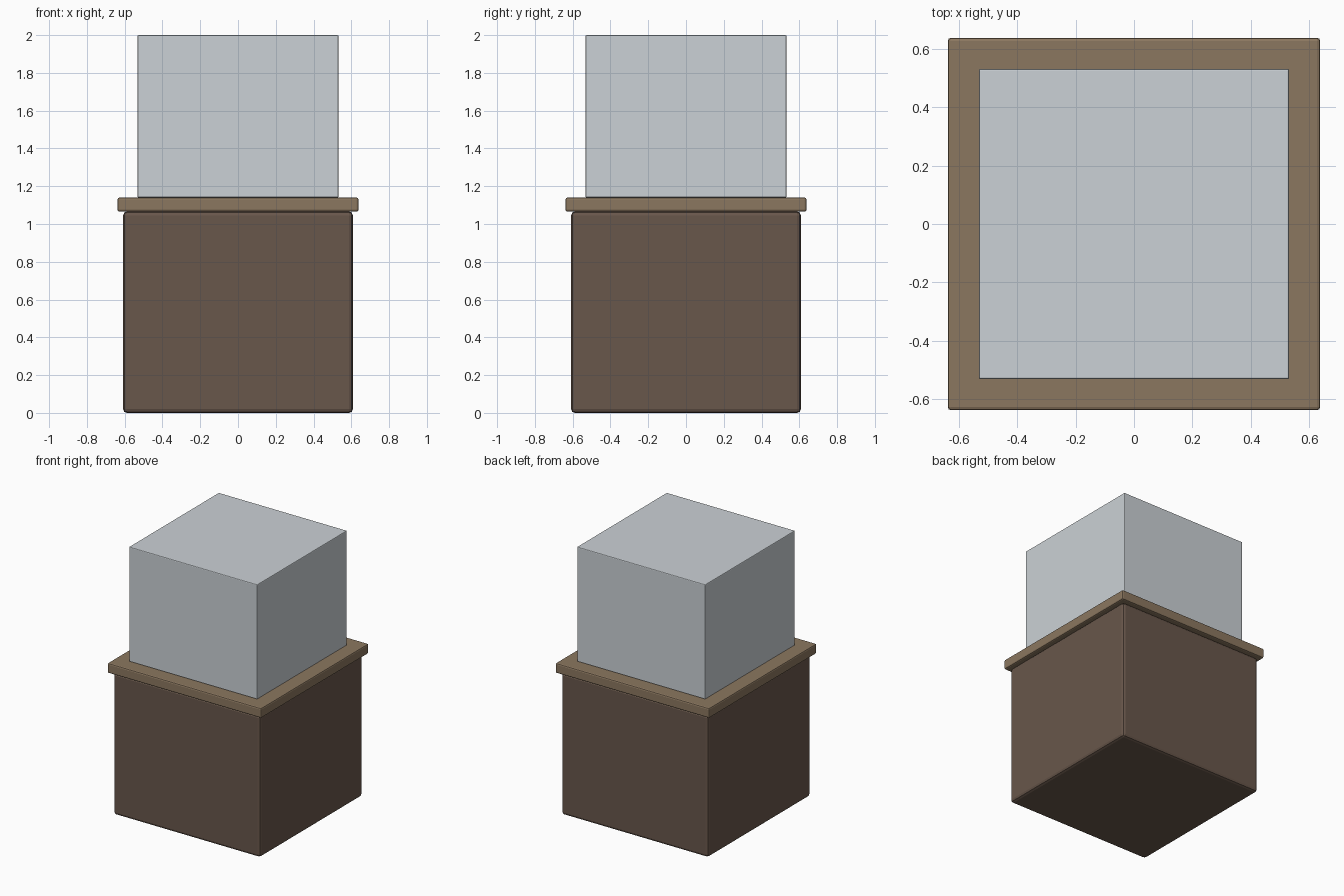
import bpy

if "Cube" in bpy.data.objects:
    bpy.data.objects.remove(bpy.data.objects["Cube"])


def material(name, colour):
    mat = bpy.data.materials.new(name)
    mat.diffuse_color = (*colour, 1)
    mat.use_nodes = True
    mat.node_tree.nodes["Principled BSDF"].inputs["Base Color"].default_value = mat.diffuse_color
    return mat


def box(name, half, z0, z1, bevel, mat):
    """Square box from z0 to z1 with softly rounded edges."""
    bpy.ops.mesh.primitive_cube_add(size=1, location=(0, 0, (z0 + z1) / 2))
    ob = bpy.context.object
    ob.name = name
    ob.scale = (2 * half, 2 * half, z1 - z0)
    bpy.ops.object.transform_apply(location=False, rotation=False, scale=True)
    mod = ob.modifiers.new("rounded_edges", 'BEVEL')
    mod.width = bevel
    mod.segments = 2
    ob.data.materials.append(mat)
    return ob


dark_wood = material("dark_wood", (0.14, 0.095, 0.07))
light_wood = material("light_wood", (0.26, 0.185, 0.115))
glass = material("pale_glass", (0.60, 0.64, 0.67))

# Pedestal
box("pedestal", 0.608, 0.0, 1.066, 0.02, dark_wood)
# Overhanging top board
box("top_board", 0.638, 1.066, 1.14, 0.01, light_wood)
# Display cover resting on the board
box("display_cover", 0.532, 1.14, 2.0, 0.006, glass)
